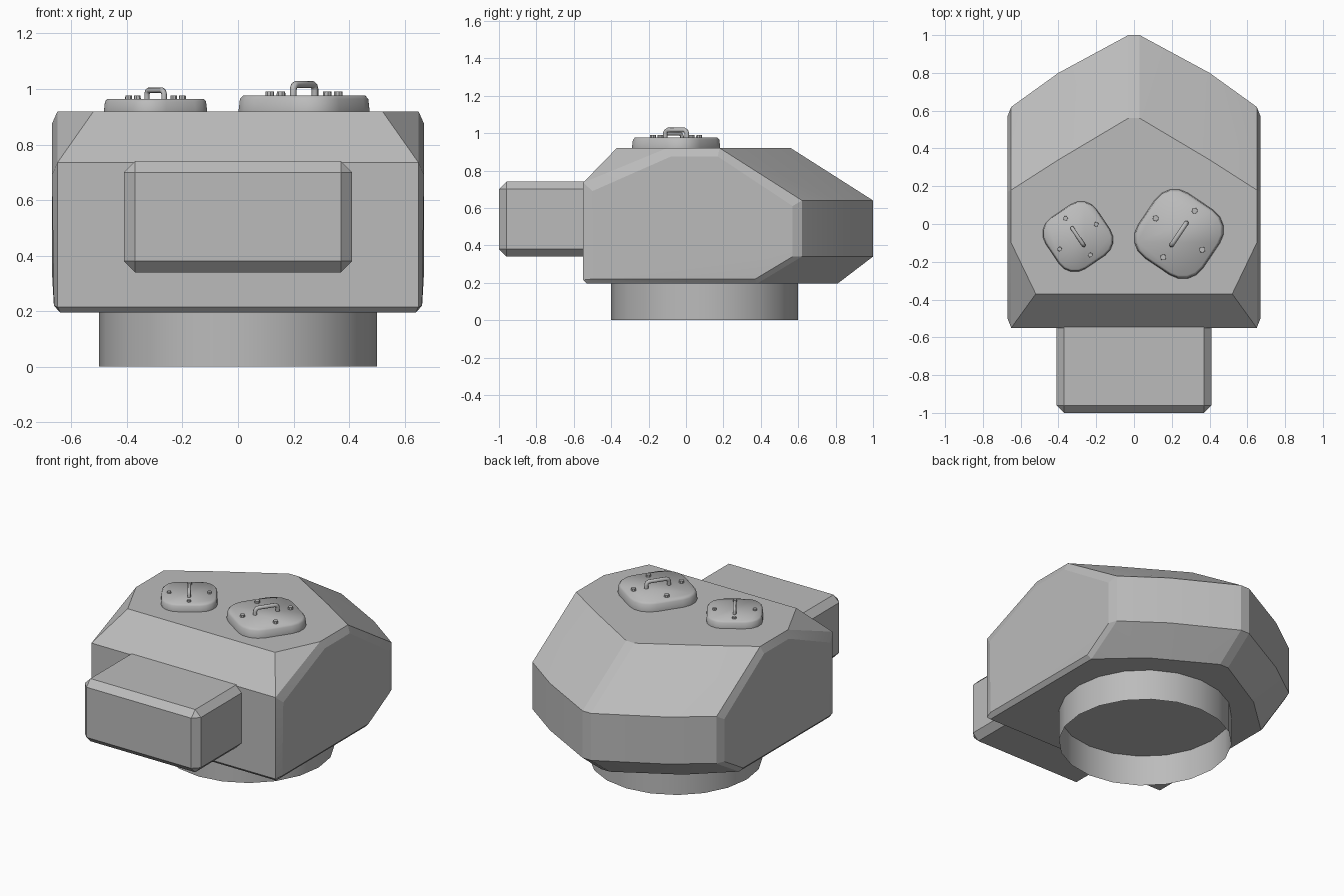
import bpy, bmesh
from math import cos, sin, pi, radians
from mathutils import Vector, Matrix

cube = bpy.data.objects.get("Cube")
if cube:
    bpy.data.objects.remove(cube, do_unlink=True)

grey = bpy.data.materials.new("plain_grey")
grey.use_nodes = True
COLOUR = (0.5, 0.5, 0.5, 1)
grey.diffuse_color = COLOUR
grey.node_tree.nodes["Principled BSDF"].inputs["Base Color"].default_value = COLOUR


def finish(obj, angle=30):
    obj.data.materials.append(grey)
    bpy.ops.object.select_all(action="DESELECT")
    obj.select_set(True)
    bpy.context.view_layer.objects.active = obj
    bpy.ops.object.shade_smooth_by_angle(angle=radians(angle))
    return obj


def add_mesh(name, bm, angle=30):
    bmesh.ops.recalc_face_normals(bm, faces=bm.faces)
    mesh = bpy.data.meshes.new(name)
    bm.to_mesh(mesh)
    bm.free()
    obj = bpy.data.objects.new(name, mesh)
    bpy.context.collection.objects.link(obj)
    return finish(obj, angle)


# Turret body: mirrored corner points wrapped in a faceted shell
roof = [(0.52, -0.37), (0.65, -0.10), (0.65, 0.18), (0.40, 0.34), (0.03, 0.56)]
rear = [(0.65, 0.62), (0.40, 0.80), (0.03, 1.0)]
floor = [(0.64, -0.53), (0.64, 0.38), (0.40, 0.60), (0.03, 0.81)]
side = [(-0.50, 0.69), (-0.08, 0.875), (0.17, 0.875), (0.57, 0.61), (0.57, 0.34)]
points = [(x, y, 0.92) for x, y in roof]
points += [(x, y, z) for x, y in rear for z in (0.34, 0.64)]
points += [(x, y, 0.195) for x, y in floor]
points += [(0.67, y, z) for y, z in side]
points += [(0.65, -0.55, 0.735), (0.65, -0.55, 0.215),
           (0.663, -0.50, 0.22), (0.663, 0.37, 0.22)]
bm = bmesh.new()
for x, y, z in points:
    for s in (1, -1):
        bm.verts.new((s * x, y, z))
bmesh.ops.convex_hull(bm, input=bm.verts)
bmesh.ops.dissolve_limit(bm, angle_limit=radians(1), verts=bm.verts, edges=bm.edges)
add_mesh("turret_body", bm, 12)

# Front gun mantlet: chamfered box
bm = bmesh.new()
bmesh.ops.create_cube(bm, size=1, matrix=Matrix.LocRotScale(
    Vector((0, -0.74, 0.54)), None, Vector((0.82, 0.52, 0.40))))
bmesh.ops.bevel(bm, geom=bm.edges[:], offset=0.04, segments=1, affect="EDGES")
add_mesh("gun_mantlet", bm)

# Turret ring: open tube below the body
bm = bmesh.new()
bmesh.ops.create_cone(bm, cap_ends=False, segments=20, radius1=0.5, radius2=0.5,
                      depth=0.2, matrix=Matrix.Translation((0, 0.1, 0.1)))
add_mesh("turret_ring", bm)


def rounded_square(half, radius, steps=4):
    outline = []
    for corner in range(4):
        mid = corner * pi / 2 + pi / 4
        reach = (half - radius) * 2 ** 0.5
        for i in range(steps + 1):
            a = corner * pi / 2 + i / steps * pi / 2
            outline.append((reach * cos(mid) + radius * cos(a),
                            reach * sin(mid) + radius * sin(a)))
    return outline


def hatch(name, centre, turn, size):
    place = (Matrix.Translation((*centre, 0.92)) @ Matrix.Rotation(radians(turn), 4, "Z")
             @ Matrix.Scale(size, 4))
    # Lid: stacked rounded outlines
    bm = bmesh.new()
    rings = []
    for grow, z in ((1.0, -0.01), (1.0, 0.003), (0.98, 0.035), (0.93, 0.045)):
        rings.append([bm.verts.new((x * grow, y * grow, z))
                      for x, y in rounded_square(0.163, 0.1)])
    for low, high in zip(rings, rings[1:]):
        for i in range(len(low)):
            j = (i + 1) % len(low)
            bm.faces.new((low[i], low[j], high[j], high[i]))
    bm.faces.new(rings[0])
    bm.faces.new(rings[-1])
    bm.transform(place)
    add_mesh(name + "_lid", bm, 50)

    # Bolts: one in the middle of each side
    bm = bmesh.new()
    for i in range(4):
        a = i * pi / 2
        spot = Matrix.Translation((0.117 * cos(a), 0.117 * sin(a), 0.047))
        bmesh.ops.create_cone(bm, cap_ends=True, segments=8, radius1=0.013,
                              radius2=0.012, depth=0.018, matrix=spot)
    bm.transform(place)
    add_mesh(name + "_bolts", bm)

    # Handle: bent bar
    curve = bpy.data.curves.new(name + "_handle", "CURVE")
    curve.dimensions = "3D"
    curve.bevel_depth = 0.01
    curve.bevel_resolution = 2
    path = [(-0.055, 0.035), (-0.055, 0.062), (-0.051, 0.071), (-0.042, 0.076)]
    path += [(-x, z) for x, z in reversed(path)]
    spline = curve.splines.new("POLY")
    spline.points.add(len(path) - 1)
    for point, (x, z) in zip(spline.points, path):
        point.co = (x, 0, z, 1)
    bar = bpy.data.objects.new(name + "_handle", curve)
    bpy.context.collection.objects.link(bar)
    bar.matrix_world = place
    bpy.ops.object.select_all(action="DESELECT")
    bar.select_set(True)
    bpy.context.view_layer.objects.active = bar
    bpy.ops.object.convert(target="MESH")
    finish(bpy.context.view_layer.objects.active, 50)


hatch("right_hatch", (-0.297, -0.067), -56, 1.0)
hatch("left_hatch", (0.238, -0.053), 56, 1.27)
